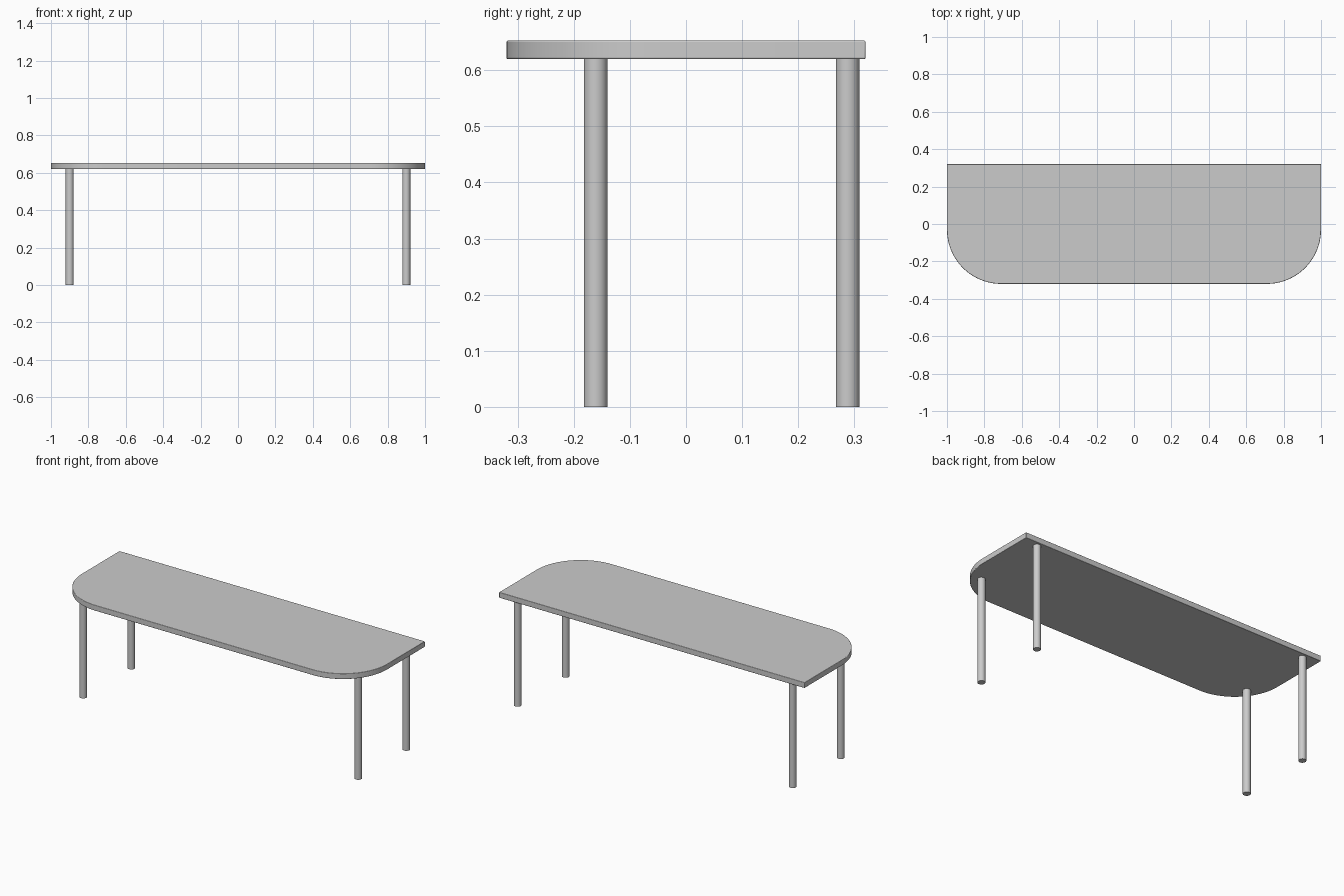
import bpy, bmesh, math

if "Cube" in bpy.data.objects:
    bpy.data.objects.remove(bpy.data.objects["Cube"])

W, D = 1.0, 0.32          # half width, half depth
Z0, Z1 = 0.62, 0.653      # underside and top of the slab
R = 0.29                  # front corner radius
SEGS = 32


def finish(obj, angle=40):
    bpy.ops.object.select_all(action='DESELECT')
    obj.select_set(True)
    bpy.context.view_layer.objects.active = obj
    bpy.ops.object.shade_smooth_by_angle(angle=math.radians(angle))


# Table top: square back corners, large rounded front corners
outline = [(W, D), (-W, D)]
for cx, start in ((-W + R, math.pi), (W - R, 1.5 * math.pi)):
    for i in range(SEGS + 1):
        a = start + 0.5 * math.pi * i / SEGS
        outline.append((cx + R * math.cos(a), -D + R + R * math.sin(a)))

bm = bmesh.new()
face = bm.faces.new([bm.verts.new((x, y, Z0)) for x, y in outline])
ext = bmesh.ops.extrude_face_region(bm, geom=[face])
bmesh.ops.translate(bm, vec=(0, 0, Z1 - Z0),
                    verts=[v for v in ext['geom'] if isinstance(v, bmesh.types.BMVert)])
bmesh.ops.recalc_face_normals(bm, faces=bm.faces)
mesh = bpy.data.meshes.new("table_top")
bm.to_mesh(mesh)
bm.free()
top = bpy.data.objects.new("table_top", mesh)
bpy.context.collection.objects.link(top)

# Softened edges
bevel = top.modifiers.new("soft_edges", 'BEVEL')
bevel.width = 0.003
bevel.segments = 3
bevel.limit_method = 'ANGLE'
bevel.angle_limit = math.radians(40)
finish(top)

# Four round legs
for row, y in (("front", -0.161), ("back", 0.288)):
    for side, x in (("left", -0.9), ("right", 0.9)):
        bpy.ops.mesh.primitive_cylinder_add(vertices=32, radius=0.021, depth=Z0,
                                            location=(x, y, Z0 / 2))
        leg = bpy.context.object
        leg.name = f"{row}_{side}_leg"
        finish(leg)
